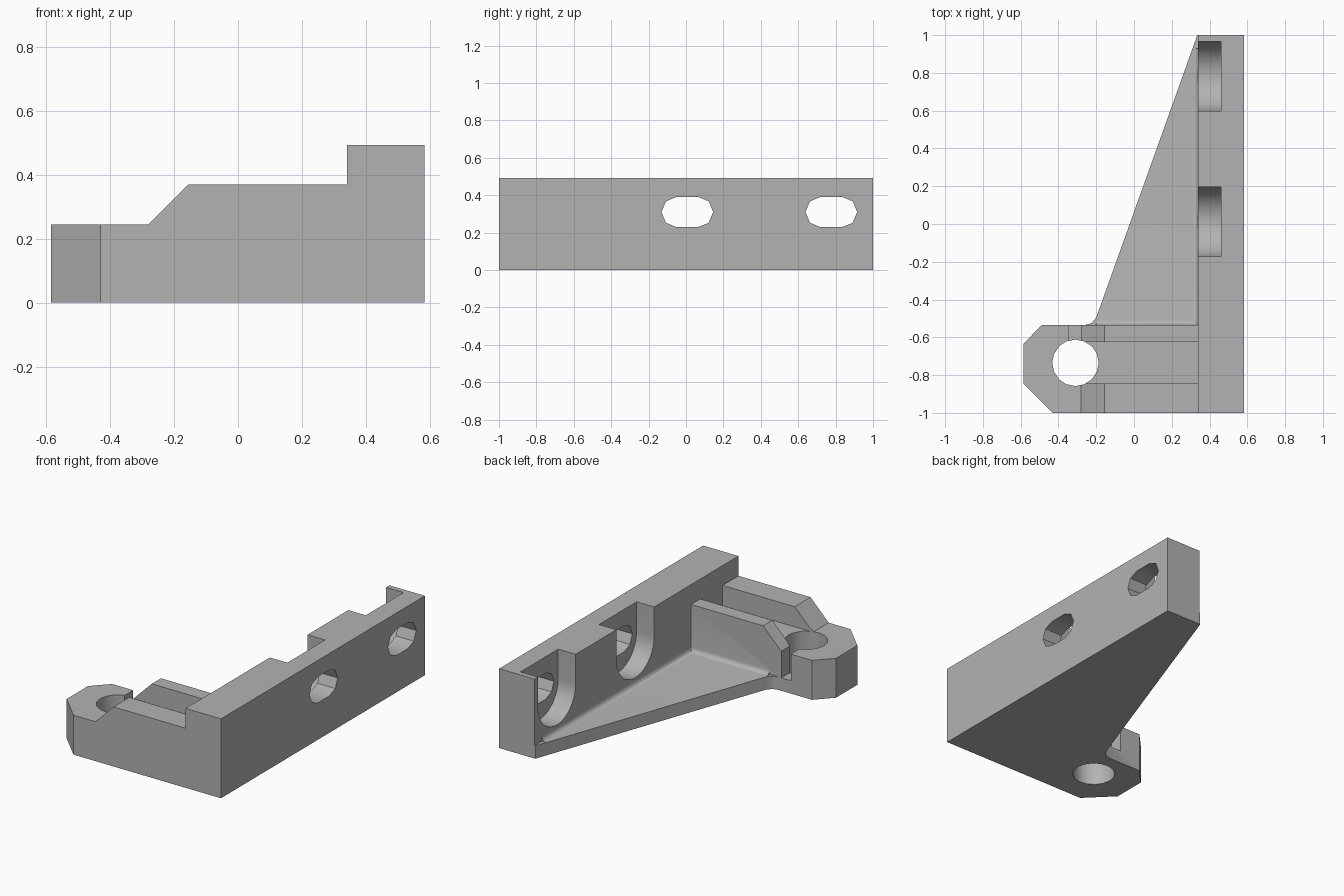
import bpy, bmesh, math
from mathutils import Vector

cube = bpy.data.objects.get("Cube")
if cube:
    bpy.data.objects.remove(cube, do_unlink=True)

grey = bpy.data.materials.new("plain grey")
grey.use_nodes = True
COLOUR = (0.45, 0.45, 0.45, 1)
grey.diffuse_color = COLOUR
grey.node_tree.nodes["Principled BSDF"].inputs["Base Color"].default_value = COLOUR


def prism(name, points, axis, lo, hi):
    """Extrude a 2D profile along an axis; the profile uses the other two axes in order."""
    def place(p, t):
        c = list(p)
        c.insert("xyz".index(axis), t)
        return Vector(c)
    bm = bmesh.new()
    low = [bm.verts.new(place(p, lo)) for p in points]
    high = [bm.verts.new(place(p, hi)) for p in points]
    bm.faces.new(low)
    bm.faces.new(high)
    n = len(points)
    for i in range(n):
        j = (i + 1) % n
        bm.faces.new((low[i], low[j], high[j], high[i]))
    bmesh.ops.recalc_face_normals(bm, faces=bm.faces)
    mesh = bpy.data.meshes.new(name)
    bm.to_mesh(mesh)
    bm.free()
    mesh.materials.append(grey)
    obj = bpy.data.objects.new(name, mesh)
    bpy.context.collection.objects.link(obj)
    return obj


def box(name, x0, x1, y0, y1, z0, z1):
    return prism(name, [(x0, y0), (x1, y0), (x1, y1), (x0, y1)], "z", z0, z1)


def arc(cx, cy, r, start, end, steps):
    angles = [math.radians(start + (end - start) * i / steps) for i in range(steps + 1)]
    return [(cx + r * math.cos(a), cy + r * math.sin(a)) for a in angles]


def combine(target, other, operation):
    mod = target.modifiers.new(operation.lower(), "BOOLEAN")
    mod.operation = operation
    mod.solver = "EXACT"
    mod.object = other
    bpy.context.view_layer.objects.active = target
    bpy.ops.object.modifier_apply(modifier=mod.name)
    bpy.data.objects.remove(other, do_unlink=True)


# Arm: stepped side profile trimmed to a chamfered plan
arm = prism("arm", [(-0.585, 0), (0.4, 0), (0.4, 0.37), (-0.155, 0.37),
                    (-0.28, 0.245), (-0.585, 0.245)], "y", -1, -0.535)
plan = [(-0.43, -1), (0.5, -1), (0.5, -0.535), (-0.49, -0.535), (-0.585, -0.635), (-0.585, -0.845)]
combine(arm, prism("arm_plan", plan, "z", -0.1, 0.6), "INTERSECT")

# Channel between the rails, round hole, and narrow slit into the hole
combine(arm, box("channel", -0.28, 0.34, -0.845, -0.625, 0.245, 0.6), "DIFFERENCE")
combine(arm, prism("hole", arc(-0.31, -0.735, 0.123, 0, 360, 16)[:-1], "z", -0.1, 0.6), "DIFFERENCE")
combine(arm, box("slit", -0.345, -0.28, -0.7, -0.5, 0.08, 0.6), "DIFFERENCE")

# Mounting wall with two slots, each inside a round-bottomed pocket
bracket = box("bracket", 0.34, 0.583, -1, 1, 0, 0.493)
for y in (0.007, 0.777):
    pocket = arc(y + 0.005, 0.31, 0.185, 180, 360, 20) + [(y + 0.19, 0.6), (y - 0.18, 0.6)]
    combine(bracket, prism("pocket", pocket, "x", 0.2, 0.46), "DIFFERENCE")
    slot = arc(y + 0.057, 0.31, 0.081, -90, 90, 4) + arc(y - 0.057, 0.31, 0.081, 90, 270, 4)
    combine(bracket, prism("slot", slot, "x", 0.2, 0.8), "DIFFERENCE")

# Triangular floor plate
plate = prism("plate", [(0.335, 1), (0.4, 1), (0.4, -0.6), (-0.26, -0.6), (-0.26, -0.535),
                        (-0.225, -0.525), (-0.2, -0.495)], "z", 0, 0.08)

# Small concave fillets where the plate meets the arm and the wall
R = 0.028
arm_fillet = prism("arm_fillet", [(-0.55, 0.06), (-0.535 + R, 0.06)]
                   + arc(-0.535 + R, 0.08 + R, R, 270, 180, 4) + [(-0.55, 0.08 + R)], "x", -0.2, 0.36)
wall_fillet = prism("wall_fillet", [(0.35, 0.06), (0.34 - R, 0.06)]
                    + arc(0.34 - R, 0.08 + R, R, 270, 360, 4) + [(0.35, 0.08 + R)], "y", -0.56, 0.93)

for part in (arm, plate, arm_fillet, wall_fillet):
    combine(bracket, part, "UNION")

# Smooth the curved walls, keep the edges crisp
bpy.ops.object.select_all(action="DESELECT")
bracket.select_set(True)
bpy.context.view_layer.objects.active = bracket
bpy.ops.object.shade_smooth_by_angle(angle=math.radians(30))
